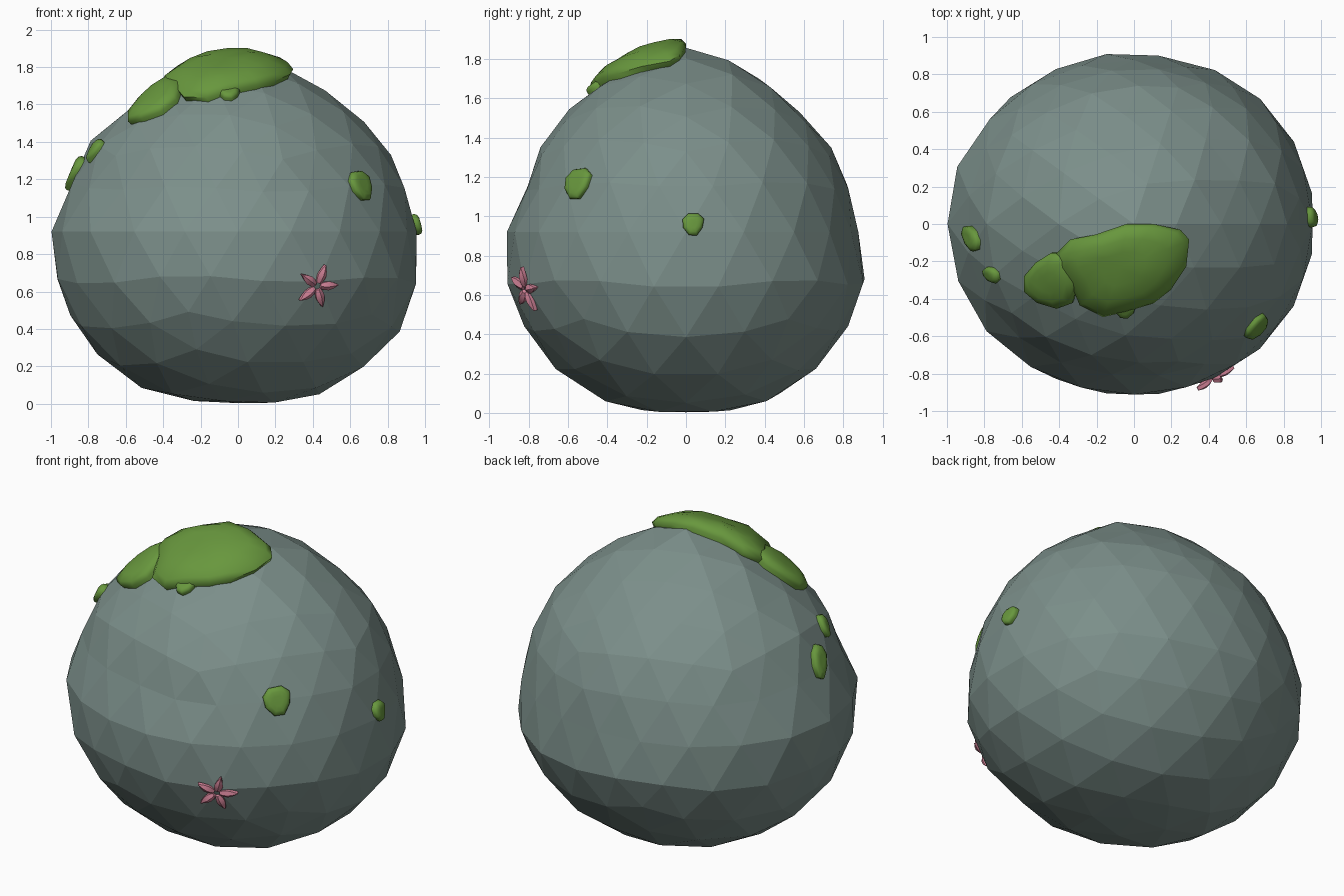
import bpy, bmesh, math, random
from mathutils import Vector
from mathutils.bvhtree import BVHTree

if "Cube" in bpy.data.objects:
    bpy.data.objects.remove(bpy.data.objects["Cube"])

random.seed(4)
C = Vector((0, 0, 0.92))


def material(name, rgb):
    m = bpy.data.materials.new(name)
    m.diffuse_color = (*rgb, 1)
    m.use_nodes = True
    m.node_tree.nodes["Principled BSDF"].inputs["Base Color"].default_value = m.diffuse_color
    return m


STONE = material("grey green stone", (0.20, 0.275, 0.255))
MOSS = material("moss green", (0.138, 0.31, 0.047))
PINK = material("petal pink", (0.66, 0.23, 0.32))


def finish(bm, name, mat, angle=None):
    bmesh.ops.recalc_face_normals(bm, faces=bm.faces)
    me = bpy.data.meshes.new(name)
    bm.to_mesh(me)
    me.materials.append(mat)
    if angle:
        me.shade_smooth()
        me.set_sharp_from_angle(angle=math.radians(angle))
    ob = bpy.data.objects.new(name, me)
    bpy.context.collection.objects.link(ob)
    return ob


# Boulder: faceted icosphere, radius by polar angle along four sides
ANG = (0, 20, 40, 60, 75, 90, 105, 120, 150, 165, 180)
SIDES = {
    "+x": (.94, .905, .882, .91, .93, .955, 1.01, 1.015, .985, .94, .92),
    "-x": (.94, .905, .888, .923, .934, 1.0, 1.01, 1.005, .98, .94, .92),
    "+y": (.94, .89, .845, .852, .865, .88, .95, .95, .96, .94, .92),
    "-y": (.94, .89, .858, .855, .85, .91, .95, .955, .96, .94, .92),
}


def radius(side, a):
    p = SIDES[side]
    for i in range(len(ANG) - 1):
        if a <= ANG[i + 1]:
            t = (a - ANG[i]) / (ANG[i + 1] - ANG[i])
            return p[i] + (p[i + 1] - p[i]) * t
    return p[-1]


rock = bmesh.new()
bmesh.ops.create_icosphere(rock, subdivisions=3, radius=1)
for v in rock.verts:
    d = v.co.normalized()
    a = math.degrees(math.acos(max(-1, min(1, d.z))))
    k = d.x ** 2 / max(d.x ** 2 + d.y ** 2, 1e-6)
    rx = radius("+x" if d.x > 0 else "-x", a)
    ry = radius("+y" if d.y > 0 else "-y", a)
    v.co = C + d * (ry + (rx - ry) * k + random.uniform(-.006, .006))
    v.co.z = max(v.co.z, 0)
tree = BVHTree.FromBMesh(rock)
finish(rock, "boulder", STONE)


def frame(pos):
    n = (Vector(pos) - C).normalized()
    u = Vector((0, 0, 1)).cross(n).normalized()
    return n, u, n.cross(u)


def on_rock(o, n, u, v, x, y):
    return tree.ray_cast(o + n * 2 + u * x + v * y, -n)[0]


# Moss: cushions draped over the boulder inside an outline
def moss(name, outline, h, pos=None):
    if pos:
        o, (n, u, v) = C + (Vector(pos) - C), frame(pos)
    else:
        o = Vector((0, 0, 1))
        n, u, v = Vector((0, 0, 1)), Vector((1, 0, 0)), Vector((0, 1, 0))
    cx = sum(p[0] for p in outline) / len(outline)
    cy = sum(p[1] for p in outline) / len(outline)
    bm = bmesh.new()

    def vert(x, y, lift):
        q = on_rock(o, n, u, v, x, y)
        return bm.verts.new(q + (q - C).normalized() * lift)

    rings = []
    for s, lift in ((.97, -.03), (1, .45 * h), (.9, .8 * h), (.65, h), (.35, h)):
        rings.append([vert(cx + (x - cx) * s, cy + (y - cy) * s, lift) for x, y in outline])
    m = len(outline)
    for r0, r1 in zip(rings, rings[1:]):
        for i in range(m):
            j = (i + 1) % m
            bm.faces.new((r0[i], r0[j], r1[j], r1[i]))
    mid = vert(cx, cy, h)
    for i in range(m):
        bm.faces.new((rings[-1][i], rings[-1][(i + 1) % m], mid))
    bm.faces.new(rings[0][::-1])
    finish(bm, name, MOSS, 60)


moss("moss_cap", [(-.4, -.15), (-.33, -.08), (-.2, -.055), (-.04, 0), (.1, 0), (.24, -.03),
                  (.285, -.08), (.27, -.22), (.19, -.34), (.1, -.41), (-.05, -.455),
                  (-.16, -.48), (-.28, -.42), (-.33, -.3), (-.39, -.22)], .07)
moss("moss_cap_side", [(-.34, -.15), (-.43, -.15), (-.51, -.2), (-.57, -.27), (-.57, -.35),
                       (-.5, -.41), (-.4, -.44), (-.32, -.41), (-.29, -.3)], .06)


def shield(w, h, tilt=0):
    c, s = math.cos(tilt), math.sin(tilt)
    pts = [(-.9, .45), (-.4, .95), (.5, .95), (1, .5), (.85, -.3), (.35, -1), (-.35, -.95), (-.85, -.3)]
    return [(x * w * c - y * h * s, x * w * s + y * h * c) for x, y in pts]


for name, pos, w, h, lift, tilt in (
        ("moss_tuft_top", (-.05, -.46, 1.66), .057, .05, .035, 0),
        ("moss_tuft_front", (.64, -.54, 1.16), .083, .083, .035, .1),
        ("moss_tuft_right", (.97, .035, .96), .057, .057, .035, 0),
        ("moss_tuft_left", (-.86, -.07, 1.23), .06, .1, .035, -.45),
        ("moss_tuft_left_small", (-.74, -.26, 1.34), .045, .07, .03, -.3)):
    moss(name, shield(w, h, tilt), lift, pos)

# Flower: five ridged petals around an open centre
base = Vector((.415, -.8, .635))
n, u, v = frame(base)
hub = on_rock(base, n, u, v, 0, 0)
bm = bmesh.new()
for k in range(5):
    a = math.radians(72 * k + 4)
    along = u * math.cos(a) + v * math.sin(a)
    across = v * math.cos(a) - u * math.sin(a)
    rows = []
    for r, w, lift in ((.018, .014, .008), (.04, .022, .012), (.065, .025, .014),
                       (.09, .018, .014), (.122, .002, .012)):
        p = hub + along * r + n * lift
        rows.append([bm.verts.new(p + across * w * s + n * .6 * w * (1 - abs(s)))
                     for s in (-1, -.5, 0, .5, 1)]
                    + [bm.verts.new(p - n * .02 + across * w * s * .8) for s in (1, -1)])
    for r0, r1 in zip(rows, rows[1:]):
        for i in range(7):
            j = (i + 1) % 7
            bm.faces.new((r0[i], r0[j], r1[j], r1[i]))
    bm.faces.new(rows[0])
    bm.faces.new(rows[-1])
finish(bm, "flower_petals", PINK, 50)
